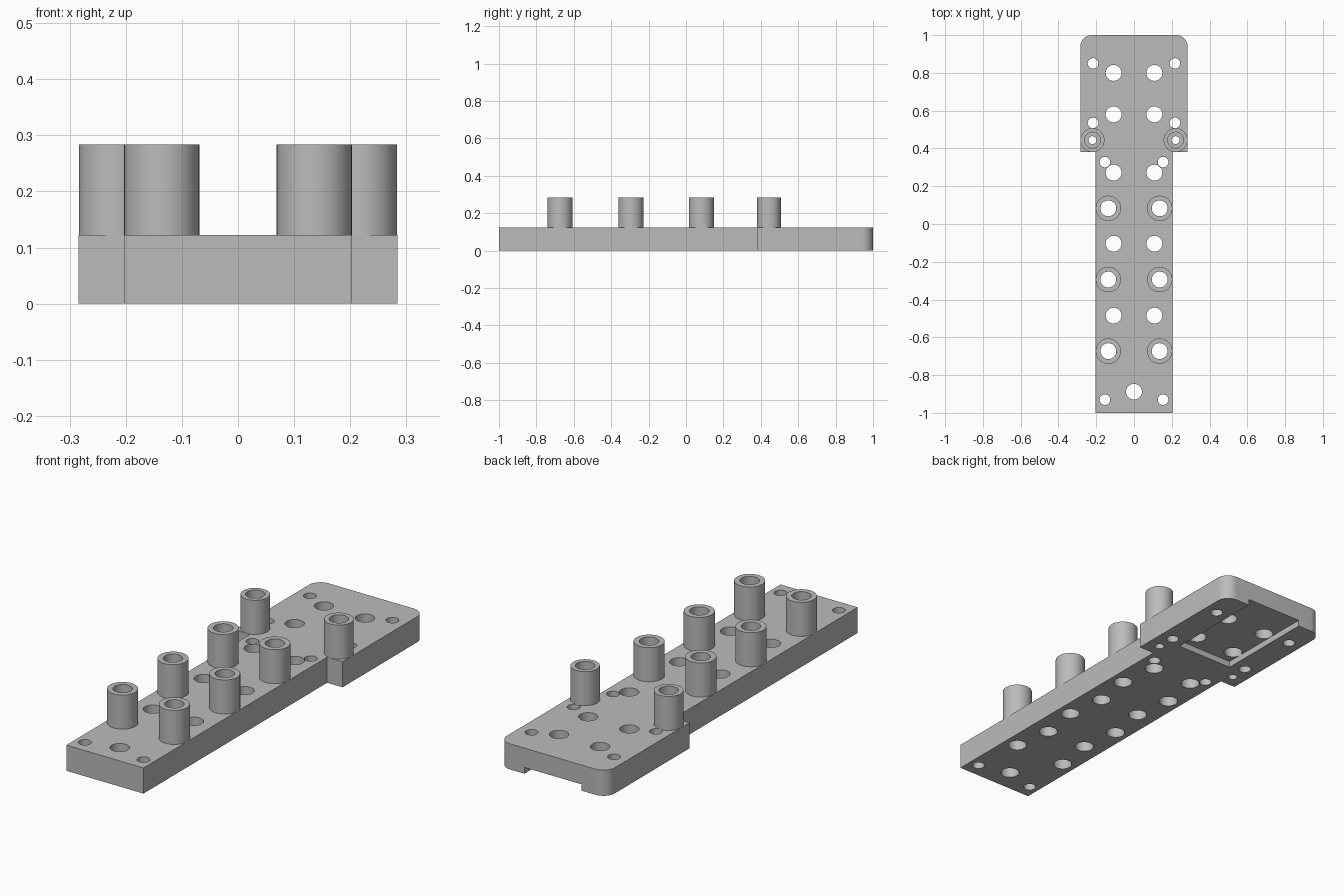
import bpy
import bmesh
from math import sin, cos, pi, radians
from mathutils import Matrix

if "Cube" in bpy.data.objects:
    bpy.data.objects.remove(bpy.data.objects["Cube"])

THICK, POST_TOP = 0.122, 0.284
NARROW, WIDE, STEP_Y, CORNER = 0.203, 0.284, 0.38, 0.06

grey = bpy.data.materials.new("plain grey")
grey.use_nodes = True
grey.diffuse_color = (0.5, 0.5, 0.5, 1)
grey.node_tree.nodes["Principled BSDF"].inputs["Base Color"].default_value = grey.diffuse_color


def make_object(name, bm):
    bmesh.ops.recalc_face_normals(bm, faces=bm.faces)
    mesh = bpy.data.meshes.new(name)
    bm.to_mesh(mesh)
    bm.free()
    mesh.materials.append(grey)
    obj = bpy.data.objects.new(name, mesh)
    bpy.context.collection.objects.link(obj)
    return obj


def activate(obj):
    bpy.ops.object.select_all(action='DESELECT')
    obj.select_set(True)
    bpy.context.view_layer.objects.active = obj


def smooth(obj):
    activate(obj)
    bpy.ops.object.shade_smooth_by_angle(angle=radians(30))


def cut(obj, cutter):
    activate(obj)
    mod = obj.modifiers.new("cut", 'BOOLEAN')
    mod.operation, mod.solver, mod.object = 'DIFFERENCE', 'EXACT', cutter
    bpy.ops.object.modifier_apply(modifier=mod.name)
    bpy.data.objects.remove(cutter)


def add_tube(name, x, y, outer, bore, sides=48):
    # revolve a closed rectangular section into a hollow post
    bm = bmesh.new()
    section = [(bore, THICK), (outer, THICK), (outer, POST_TOP), (bore, POST_TOP)]
    rings = []
    for i in range(sides):
        a = 2 * pi * i / sides
        rings.append([bm.verts.new((x + r * cos(a), y + r * sin(a), z)) for r, z in section])
    for i in range(sides):
        a, b = rings[i], rings[(i + 1) % sides]
        for k in range(4):
            j = (k + 1) % 4
            bm.faces.new((a[k], b[k], b[j], a[j]))
    smooth(make_object(name, bm))


# Stepped plate with two rounded rear corners
right = [(NARROW, -1), (NARROW, STEP_Y), (WIDE, STEP_Y)]
for i in range(13):
    a = pi / 2 * i / 12
    right.append((WIDE - CORNER + CORNER * cos(a), 1 - CORNER + CORNER * sin(a)))
outline = right + [(-x, y) for x, y in reversed(right)]
bm = bmesh.new()
face = bm.faces.new([bm.verts.new((x, y, 0)) for x, y in outline])
top = bmesh.ops.extrude_face_region(bm, geom=[face])["geom"]
bmesh.ops.translate(bm, vec=(0, 0, THICK), verts=[v for v in top if isinstance(v, bmesh.types.BMVert)])
plate = make_object("base_plate", bm)

# Shallow recess under the rear, open at the back edge
bm = bmesh.new()
bmesh.ops.create_cube(bm, size=1, matrix=Matrix.Translation((0, 0.805, -0.02)) @ Matrix.Diagonal((0.3, 0.6, 0.1, 1)))
cut(plate, make_object("recess_cutter", bm))

# Posts: x, y, outer radius, bore radius, radius of the hole through the plate
posts = [(0.136, y, 0.067, 0.042, 0.042) for y in (0.083, -0.294, -0.673)]
posts.append((0.22, 0.444, 0.0635, 0.042, 0.021))

# Through holes on one side: x, y, radius
holes = [(0.108, y, 0.042) for y in (0.8, 0.58, 0.272, -0.104, -0.485)]
holes += [(0.217, 0.85, 0.028), (0.217, 0.535, 0.028), (0.154, 0.328, 0.028), (0.154, -0.93, 0.028)]
holes += [(x, y, hole) for x, y, outer, bore, hole in posts]
holes = [(s * x, y, r) for x, y, r in holes for s in (1, -1)] + [(0, -0.888, 0.042)]
bm = bmesh.new()
for x, y, r in holes:
    bmesh.ops.create_cone(bm, cap_ends=True, segments=48, radius1=r, radius2=r, depth=0.4,
                          matrix=Matrix.Translation((x, y, THICK / 2)))
cut(plate, make_object("hole_cutter", bm))
smooth(plate)

# Hollow posts standing on the plate
for i, (x, y, outer, bore, hole) in enumerate(posts):
    for side, s in (("left", 1), ("right", -1)):
        add_tube(f"{side}_post_{i + 1}", s * x, y, outer, bore)
